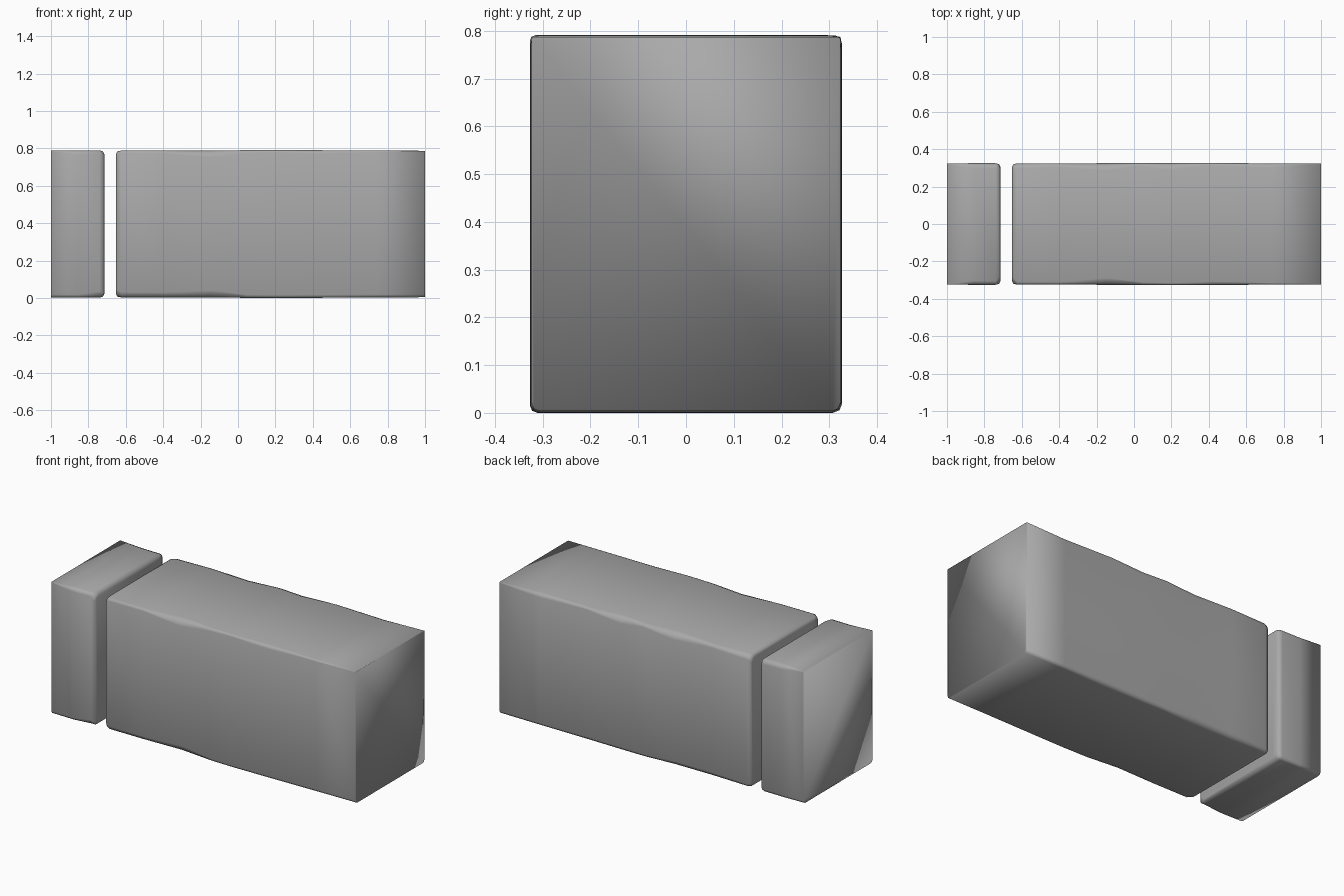
import bpy, bmesh, random

if "Cube" in bpy.data.objects:
    bpy.data.objects.remove(bpy.data.objects["Cube"])

random.seed(4)
Y, Z0, Z1 = 0.322, 0.005, 0.786   # half depth, underside, top

grey = bpy.data.materials.new("dark_stone")
grey.diffuse_color = (0.4, 0.4, 0.4, 1)
grey.use_nodes = True
grey.node_tree.nodes["Principled BSDF"].inputs["Base Color"].default_value = grey.diffuse_color


def ring(bm, x, inset, chamfer, bulge, wobble):
    """One worn rectangular cross-section with three points per corner."""
    y = Y + bulge - inset
    zc, hz = (Z0 + Z1) / 2, (Z1 - Z0) / 2 + bulge - inset
    verts = []
    for i, (sy, sz) in enumerate([(-1, -1), (1, -1), (1, 1), (-1, 1)]):
        c = chamfer * random.uniform(1 - wobble, 1 + wobble)
        if sz < 0:
            c = max(c, 0.016)      # lower edges are worn along their full length
        m = c * 0.29
        pts = [(y, hz - c), (y - m, hz - m), (y - c, hz)]
        if i % 2:
            pts.reverse()
        verts += [bm.verts.new((x, sy * a, zc + sz * b)) for a, b in pts]
    return verts


def stone(name, stations, wobble=0.6):
    """Loft a block through its stations and close both ends."""
    bm = bmesh.new()
    rings = [ring(bm, *s, wobble) for s in stations]
    for a, b in zip(rings, rings[1:]):
        for i in range(12):
            j = (i + 1) % 12
            bm.faces.new((a[i], a[j], b[j], b[i]))
    bm.faces.new(rings[0])
    bm.faces.new(rings[-1])
    bmesh.ops.recalc_face_normals(bm, faces=bm.faces)
    for f in bm.faces:
        f.smooth = True
    me = bpy.data.meshes.new(name)
    bm.to_mesh(me)
    bm.free()
    me.materials.append(grey)
    ob = bpy.data.objects.new(name, me)
    bpy.context.collection.objects.link(ob)


# Short block: crisp outer end, rounded edges at the joint
stone("short_stone_block", [
    (-1.0, 0.0, 0.004, 0.002),
    (-0.86, 0.0, 0.016, 0.003),
    (-0.74, 0.0, 0.026, 0.003),
    (-0.722, 0.004, 0.026, 0.002),
    (-0.715, 0.016, 0.022, 0.0),
])

# Long block: rounded at the joint, worn long edges, crisp outer end
stone("long_stone_block", [
    (-0.652, 0.016, 0.022, 0.0),
    (-0.645, 0.004, 0.026, 0.002),
    (-0.625, 0.0, 0.028, 0.002),
    (-0.40, 0.0, 0.018, 0.002),
    (-0.15, 0.0, 0.026, 0.003),
    (0.05, 0.0, 0.016, 0.004),
    (0.20, 0.0, 0.026, 0.005),
    (0.42, 0.0, 0.018, 0.004),
    (0.74, 0.0, 0.014, 0.002),
    (1.0, 0.0, 0.004, 0.001),
])
